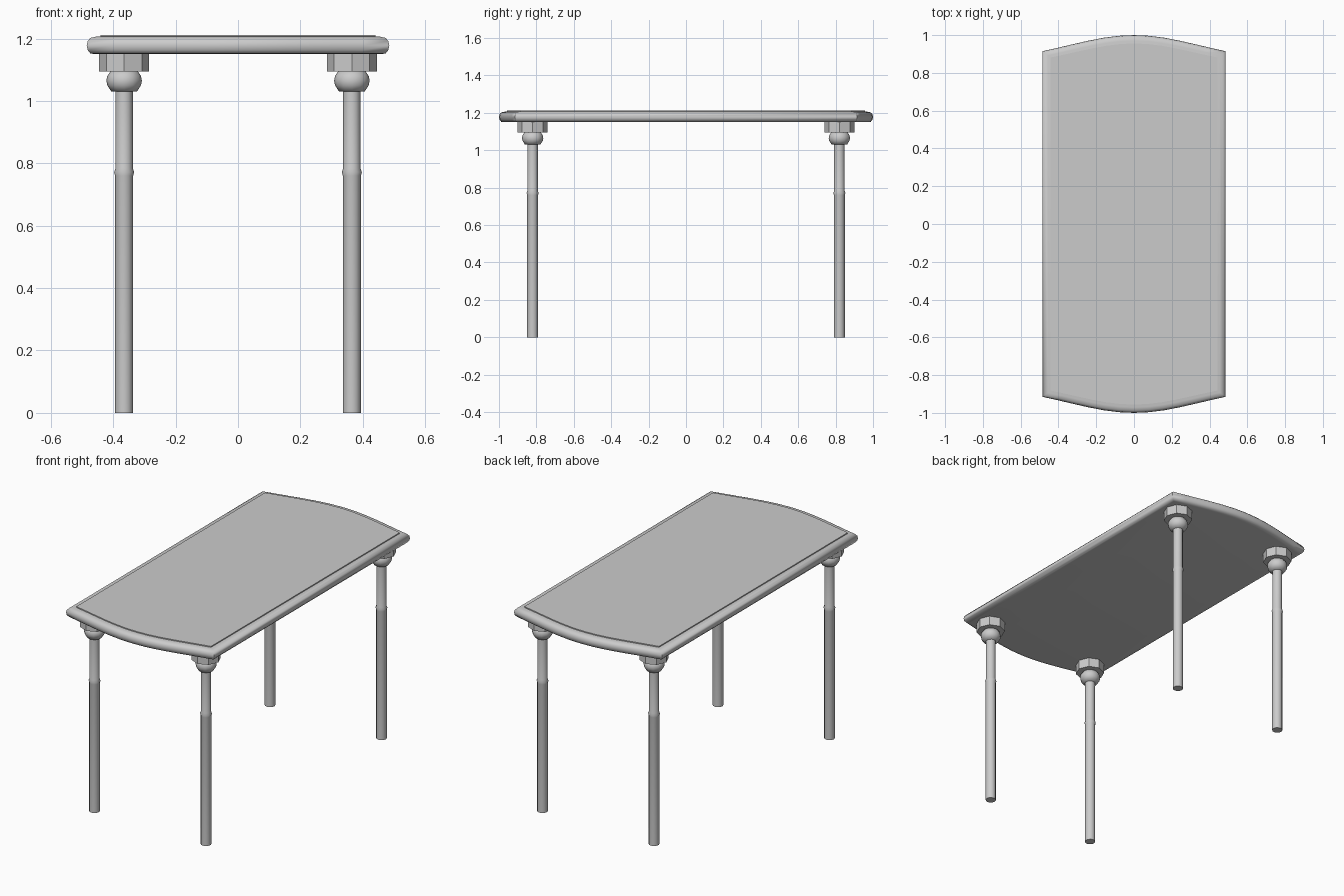
import bpy, bmesh, math

if "Cube" in bpy.data.objects:
    bpy.data.objects.remove(bpy.data.objects["Cube"])


def loft(name, rings, angle=35):
    """Closed solid skinned through a list of equal-length vertex rings."""
    bm = bmesh.new()
    loops = [[bm.verts.new(p) for p in ring] for ring in rings]
    n = len(loops[0])
    for a, b in zip(loops, loops[1:]):
        for i in range(n):
            j = (i + 1) % n
            bm.faces.new((a[i], a[j], b[j], b[i]))
    bm.faces.new(loops[0][::-1])
    bm.faces.new(loops[-1])
    bmesh.ops.recalc_face_normals(bm, faces=bm.faces)
    mesh = bpy.data.meshes.new(name)
    bm.to_mesh(mesh)
    bm.free()
    ob = bpy.data.objects.new(name, mesh)
    bpy.context.collection.objects.link(ob)
    bpy.context.view_layer.objects.active = ob
    ob.select_set(True)
    bpy.ops.object.shade_smooth_by_angle(angle=math.radians(angle))
    ob.select_set(False)
    return ob


def outline(inset, z, steps=12):
    """Straight long sides, bowed short ends."""
    hw, corner, bow = 0.485 - inset, 0.915 - inset * 0.75, 0.085 - inset * 0.25
    end = []
    for i in range(steps + 1):
        t = 1 - 2 * i / steps
        end.append((hw * t, corner + bow * (0.5 + 0.5 * math.cos(math.pi * t)) * 0.4
                    + bow * (1 - t * t) * 0.6, z))
    return end + [(-x, -y, z) for x, y, _ in end]


def lathe(name, profile, x, y, sides=8, angle=50):
    rings = [[(x + r * math.cos(2 * math.pi * i / sides),
               y + r * math.sin(2 * math.pi * i / sides), z)
              for i in range(sides)] for r, z in profile]
    return loft(name, rings, angle)


# Table top with rounded rim, and slightly raised panel
rim = [(0.03, 1.15), (0.012, 1.152), (0.003, 1.163), (0, 1.178),
       (0.003, 1.192), (0.012, 1.202), (0.03, 1.206)]
loft("table_top", [outline(d, z) for d, z in rim], 60)
loft("top_panel", [outline(0.044, 1.20), outline(0.044, 1.212)])

# Four legs: shaft with ring, bulb and octagonal cap
for sx, side in ((-1, "left"), (1, "right")):
    for sy, end in ((-1, "front"), (1, "back")):
        x, y, tag = sx * 0.365, sy * 0.82, f"{end}_{side}"
        lathe(f"{tag}_leg", [(0.029, 0), (0.029, 0.76), (0.032, 0.772),
                             (0.028, 0.784), (0.028, 1.04)], x, y, 12)
        lathe(f"{tag}_bulb", [(0.041, 1.03), (0.054, 1.05), (0.057, 1.065),
                              (0.054, 1.08), (0.042, 1.098)], x, y, 12, 60)
        lathe(f"{tag}_cap", [(0.08, 1.095), (0.08, 1.155)], x, y, 8, 30)
